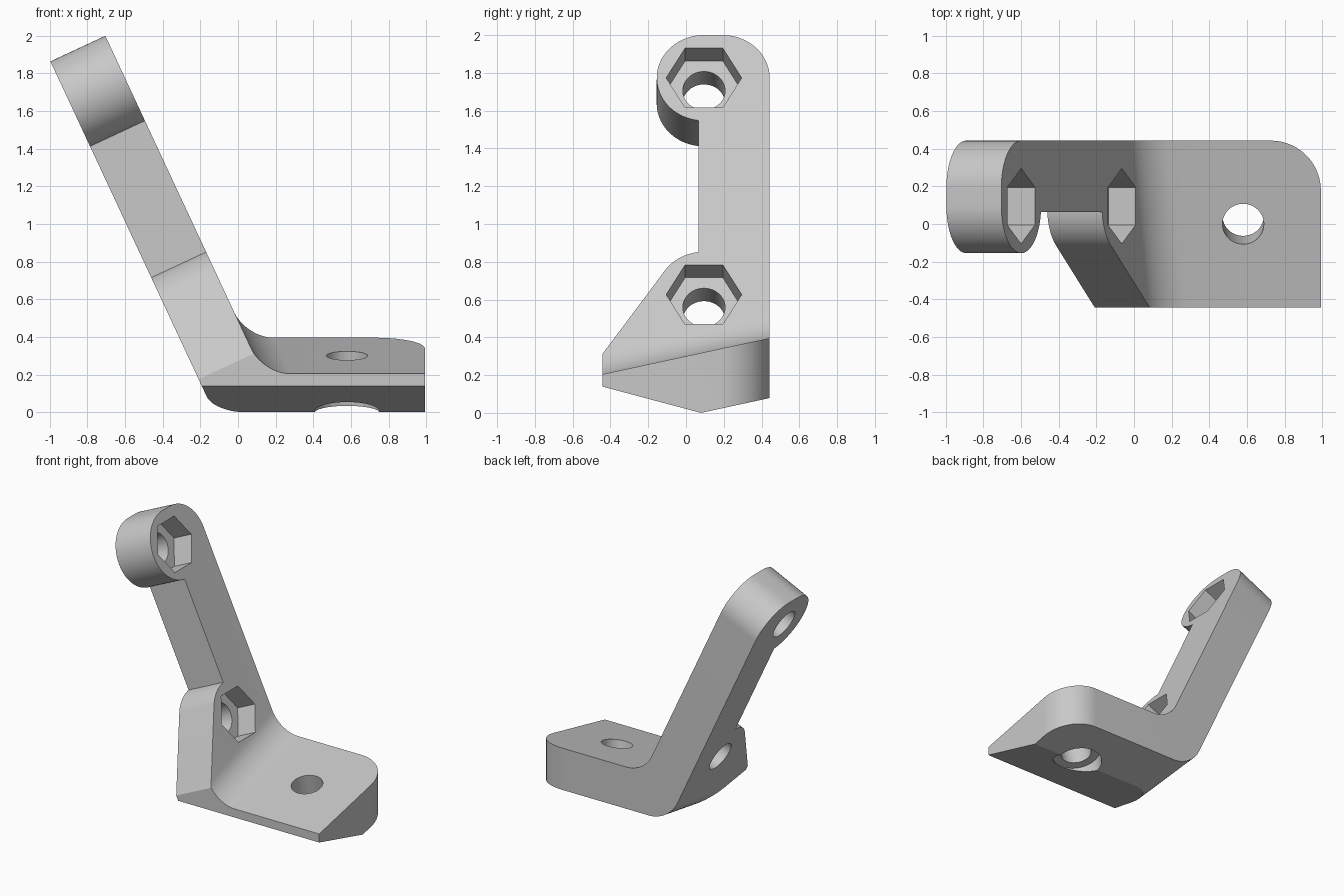
import bpy, bmesh
from math import sin, cos, tan, radians, asin, atan2, hypot, pi
from mathutils import Matrix, Vector

if "Cube" in bpy.data.objects:
    bpy.data.objects.remove(bpy.data.objects["Cube"])

grey = bpy.data.materials.new("plain grey")
grey.use_nodes = True
grey.diffuse_color = (0.58, 0.58, 0.58, 1)
grey.node_tree.nodes["Principled BSDF"].inputs["Base Color"].default_value = (0.58, 0.58, 0.58, 1)


def frame(a, b, c, origin):
    """Matrix whose local axes are a, b, c at the origin given."""
    return Matrix.Translation(origin) @ Matrix((a, b, c)).transposed().to_4x4()


def prism(name, profile, low, high, matrix):
    """Extrude a 2D profile from low to high along the local z axis."""
    bm = bmesh.new()
    face = bm.faces.new([bm.verts.new((x, y, low)) for x, y in profile])
    top = bmesh.ops.extrude_face_region(bm, geom=[face])
    moved = [v for v in top["geom"] if isinstance(v, bmesh.types.BMVert)]
    bmesh.ops.translate(bm, verts=moved, vec=(0, 0, high - low))
    bm.transform(matrix)
    bmesh.ops.recalc_face_normals(bm, faces=bm.faces)
    mesh = bpy.data.meshes.new(name)
    bm.to_mesh(mesh)
    bm.free()
    mesh.materials.append(grey)
    obj = bpy.data.objects.new(name, mesh)
    bpy.context.collection.objects.link(obj)
    return obj


def arc(cx, cy, r, start, end, n=20):
    return [(cx + r * cos(start + (end - start) * i / n),
             cy + r * sin(start + (end - start) * i / n)) for i in range(n + 1)]


def ring(cx, cy, r, n):
    return arc(cx, cy, r, 0, 2 * pi, n)[:-1]


X, Y, Z = Vector((1, 0, 0)), Vector((0, 1, 0)), Vector((0, 0, 1))
lean, tilt = radians(25), radians(12.2)
thick, half = 0.322, 0.443
up = Vector((-sin(lean), 0, cos(lean)))
out = Vector((cos(lean), 0, sin(lean)))
arm = frame(Y, up, out, (2 * tan(lean) - 0.705, 0, 0))
plate = Matrix.Translation((0.58, 0, 0.3)) @ Matrix.Rotation(tilt, 4, 'X')


# Bent plate: an L section swept along the slanted fold line
def arm_point(z, depth):
    s = (z + depth * out.z) / up.z
    p = arm @ Vector((0, s, -depth))
    return p.x, p.z


top_z, base_z, tip_z = 0.3, -0.017, 2.15
section = [(1.3, base_z), arm_point(base_z, thick), arm_point(tip_z, thick),
           arm_point(tip_z, 0), arm_point(top_z, 0), (1.3, top_z)]
sweep = Matrix.Identity(4)
sweep.col[1] = (0, 0, 1, 0)
sweep.col[2] = (-tan(lean) * 0.216, 1, 0.216, 0)
bracket = prism("angled_bracket", section, -half, half, sweep)

# Round the inside and outside of the fold
bm = bmesh.new()
bm.from_mesh(bracket.data)
for low, high, size in ((-0.05, 0.2, 0.143), (-0.25, -0.05, 0.16)):
    fold = [e for e in bm.edges
            if abs(e.verts[0].co.y - e.verts[1].co.y) > half
            and low < sum(v.co.x for v in e.verts) / 2 < high
            and sum(v.co.z for v in e.verts) / 2 < 2 * top_z
            and e.calc_face_angle(0) > 1]
    bmesh.ops.bevel(bm, geom=fold, offset=size, offset_type='OFFSET',
                    segments=14, profile=0.5, affect='EDGES')
bm.to_mesh(bracket.data)
bm.free()

cutters = []

# Arm outline: sloped gusset, shoulder, narrow neck and round head
cy, low_s, high_s, r, neck = 0.095, 0.691, 1.957, 0.25, 0.065
px, ps = -half, 0.343
dist = hypot(cy - px, low_s - ps)
slope = atan2(low_s - ps, cy - px) + asin(r / dist)
notch = pi / 2 + asin((cy - neck) / r)
outline = [(px - 0.1 * cos(slope), ps - 0.1 * sin(slope))]
outline += arc(cy, low_s, r, slope + pi / 2, notch)
outline += arc(cy, high_s, r, 2 * pi - notch, pi / 2, 32)
outline += arc(half - r, high_s, r, pi / 2, 0)
outline += [(0.7, high_s), (0.7, 2.9), (-0.9, 2.9)]
cutters.append(prism("arm_outline_cutter", outline, -0.6, 0.3, arm))

# Bolt holes with hexagonal nut pockets
for s in (low_s, high_s):
    cutters.append(prism("nut_pocket_cutter", ring(cy, s, 0.2, 6), -0.16, 0.3, arm))
    cutters.append(prism("bolt_hole_cutter", ring(cy, s, 0.112, 48), -0.6, 0.1, arm))

# Plate end with one rounded corner
end, bend = 0.993, 0.265
corner = [(end, -0.7)] + arc(end - bend, half - bend, bend, 0, pi / 2)
corner += [(end - bend, 0.7), (1.6, 0.7), (1.6, -0.7)]
cutters.append(prism("plate_end_cutter", corner, -1, 1, Matrix.Identity(4)))

# Sloped underside along the front
wedge = [(0.08, 0), (-0.6, 0.181), (-0.6, -0.5), (0.08, -0.5)]
cutters.append(prism("underside_cutter", wedge, -1.2, 1.6, frame(Y, Z, X, (0, 0, 0))))

# Plate hole and its counterbore from below
cutters.append(prism("plate_hole_cutter", ring(0, 0, 0.11, 48), -0.6, 0.2, plate))
cutters.append(prism("counterbore_cutter", ring(0, 0, 0.172, 48), -0.6, -0.21, plate))

bpy.context.view_layer.objects.active = bracket
for cutter in cutters:
    cutter.hide_render = True
    mod = bracket.modifiers.new("cut", 'BOOLEAN')
    mod.operation = 'DIFFERENCE'
    mod.solver = 'EXACT'
    mod.object = cutter
    bpy.ops.object.modifier_apply(modifier=mod.name)
    bpy.data.objects.remove(cutter)

bpy.ops.object.select_all(action='DESELECT')
bracket.select_set(True)
bpy.ops.object.shade_smooth_by_angle(angle=radians(25))
